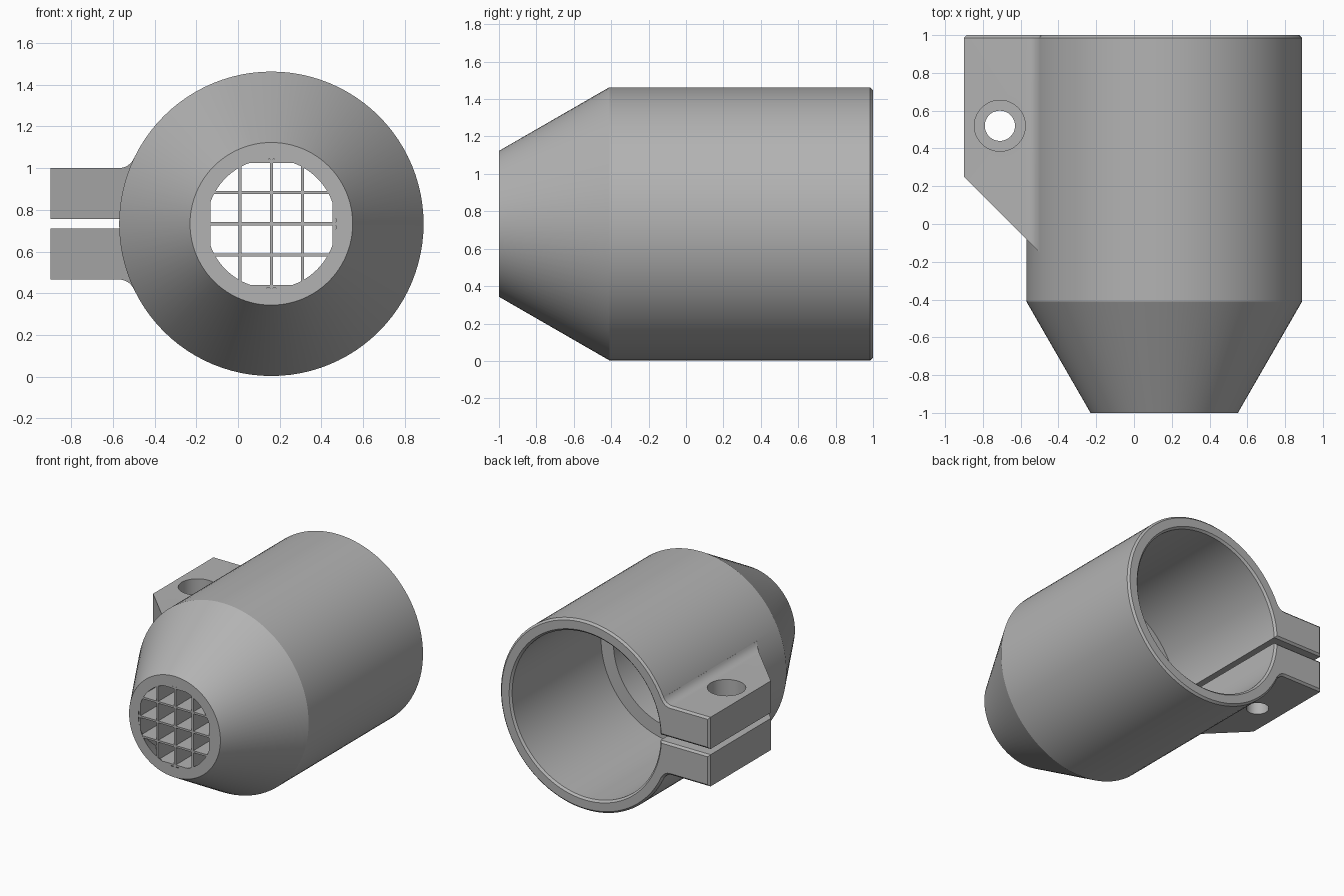
import bpy, bmesh, math
from mathutils import Vector

if "Cube" in bpy.data.objects:
    bpy.data.objects.remove(bpy.data.objects["Cube"])

CX, CZ = 0.16, 0.733          # axis of the nozzle
R, SEG = 0.73, 96

grey = bpy.data.materials.new("plain grey")
grey.diffuse_color = (0.45, 0.45, 0.45, 1)
grey.use_nodes = True
grey.node_tree.nodes["Principled BSDF"].inputs["Base Color"].default_value = grey.diffuse_color


def make(name, bm):
    bmesh.ops.remove_doubles(bm, verts=bm.verts, dist=1e-5)
    bmesh.ops.recalc_face_normals(bm, faces=bm.faces)
    me = bpy.data.meshes.new(name)
    bm.to_mesh(me)
    bm.free()
    me.materials.append(grey)
    ob = bpy.data.objects.new(name, me)
    bpy.context.collection.objects.link(ob)
    return ob


def loft(name, rings):
    """Closed solid through rings with equal point counts."""
    bm = bmesh.new()
    loops = [[bm.verts.new(p) for p in ring] for ring in rings]
    n = len(loops[0])
    for a, b in zip(loops, loops[1:]):
        for i in range(n):
            j = (i + 1) % n
            bm.faces.new((a[i], a[j], b[j], b[i]))
    bm.faces.new(loops[0])
    bm.faces.new(loops[-1])
    return make(name, bm)


def lathe(name, profile, seg=SEG):
    """Solid of revolution about the nozzle axis, profile of (y, radius)."""
    ang = [2 * math.pi * i / seg for i in range(seg)]
    return loft(name, [[(CX + r * math.cos(a), y, CZ + r * math.sin(a)) for a in ang]
                       for y, r in profile])


def boolean(target, other, op):
    mod = target.modifiers.new(op, 'BOOLEAN')
    mod.operation, mod.object, mod.solver = op, other, 'EXACT'
    bpy.context.view_layer.objects.active = target
    bpy.ops.object.modifier_apply(modifier=mod.name)
    bpy.data.objects.remove(other, do_unlink=True)


# Outer shell: cylinder, front cone and small chamfer on the back rim
body = lathe("nozzle_body", [(-1, 0.39), (-0.41, R), (0.985, R), (1, R - 0.015)])

# Clamp flange: ear section blended into the cylinder with fillets
H, F = 0.267, 0.08
dz = H + F
dx = math.sqrt((R + F) ** 2 - dz ** 2)
end = math.atan2(-dz, dx)      # fillet end, pointing at the axis


def ear(inset):
    half = [(-0.9 + inset, H - inset)]
    for i in range(9):
        a = -math.pi / 2 + (end + math.pi / 2) * i / 8
        half.append((CX - dx + F * math.cos(a) + inset * 0.5, H + F + F * math.sin(a) - inset))
    half.append((CX - 0.58, 0.32 - inset))
    return half + [(x, -z) for x, z in reversed(half)]


flange = loft("clamp_flange", [[(x, y, CZ + z) for x, z in ear(i)]
                               for y, i in ((-0.3, 0), (0.985, 0), (1, 0.015))])
corner = [(-1.2, 0.55), (-0.3, -0.35), (-1.2, -0.35)]
boolean(flange, loft("corner_cutter", [[(x, y, z) for x, y in corner] for z in (0, 1.5)]),
        'DIFFERENCE')
boolean(body, flange, 'UNION')

# Stepped bore with a ledge, tapering to the front opening
boolean(body, lathe("bore_cutter", [(-1.02, 0.31), (-1, 0.31), (-0.61, 0.53), (-0.1, 0.53),
                                    (-0.1, 0.635), (0.985, 0.635), (1.02, 0.67)]), 'DIFFERENCE')

# Clamp slit, flared at the back rim
slit = [(-0.1, -0.022), (0.985, -0.022), (1.02, -0.057),
        (1.02, 0.057), (0.985, 0.022), (-0.1, 0.022)]
boolean(body, loft("slit_cutter", [[(x, y, CZ + z) for y, z in slit] for x in (-1.1, -0.2)]),
        'DIFFERENCE')

# Bolt hole with counterbore from above
for r, z0, z1 in ((0.08, 0.3, 1.2), (0.135, 0.86, 1.2)):
    ang = [2 * math.pi * i / 48 for i in range(48)]
    hole = loft("bolt_cutter", [[(-0.71 + r * math.cos(a), 0.52 + r * math.sin(a), z) for a in ang]
                                for z in (z0, z1)])
    boolean(body, hole, 'DIFFERENCE')

# Front grille: crossed bars whose ends follow the conical wall
T, Y0, Y1 = 0.0075, -0.998, -0.8
for k in range(-2, 3):
    off = k * 0.15
    l0, l1 = (math.sqrt(r * r - off * off) for r in (0.35, 0.46))
    for upright in (True, False):
        rings = []
        for y, half in ((Y0, l0), (Y1, l1)):
            pts = [(off - T, -half), (off + T, -half), (off + T, half), (off - T, half)]
            rings.append([(CX + (u if upright else v), y, CZ + (v if upright else u))
                          for u, v in pts])
        loft("grille_upright" if upright else "grille_crossbar", rings)

# Smooth curved faces, keep edges sharp
bpy.ops.object.select_all(action='DESELECT')
body.select_set(True)
bpy.context.view_layer.objects.active = body
bpy.ops.object.shade_smooth_by_angle(angle=math.radians(25))
